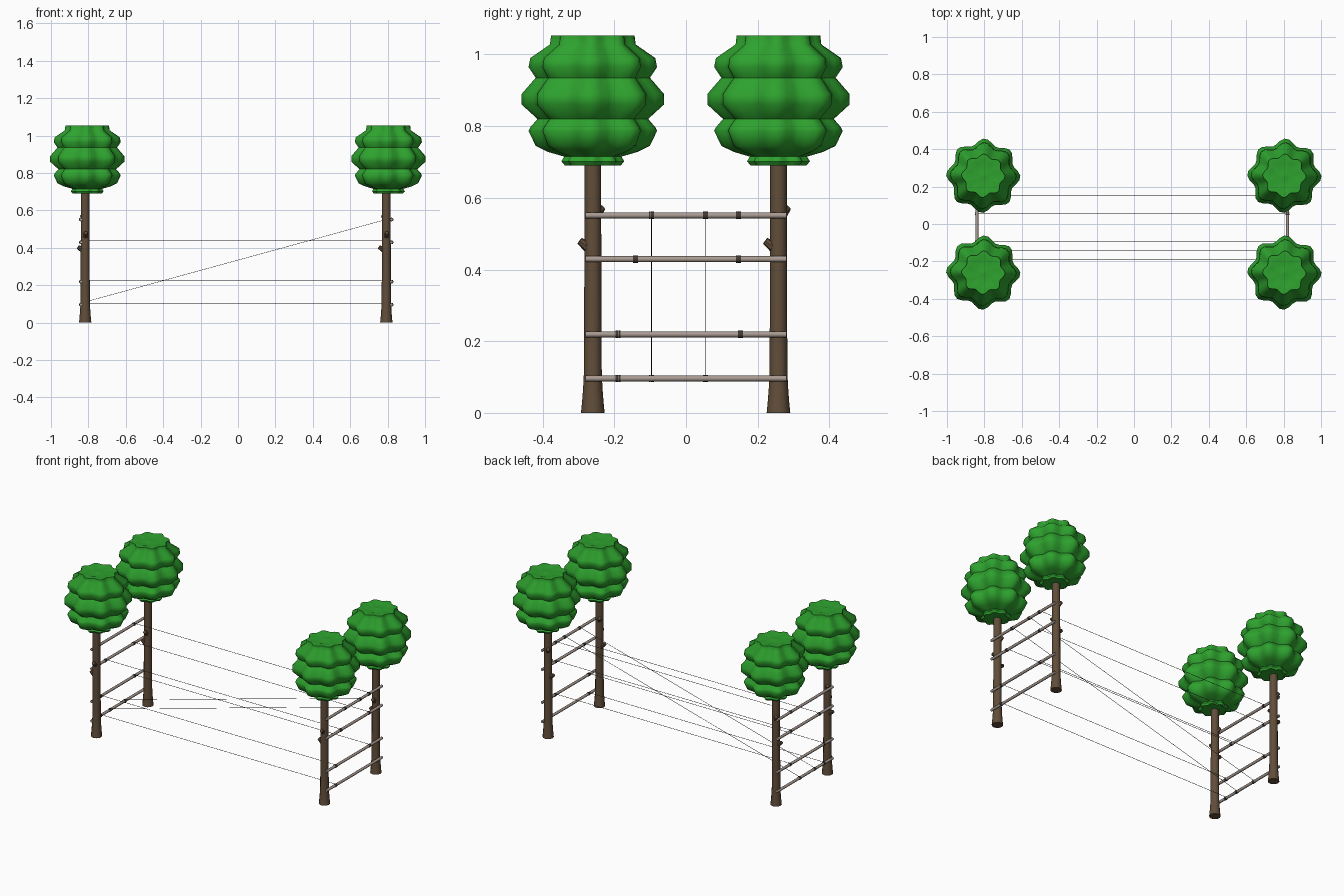
import bpy, bmesh
from math import sin, cos, pi, radians
from mathutils import Vector

if "Cube" in bpy.data.objects:
    bpy.data.objects.remove(bpy.data.objects["Cube"])


def material(name, rgb):
    m = bpy.data.materials.new(name)
    m.diffuse_color = (*rgb, 1)
    m.use_nodes = True
    m.node_tree.nodes["Principled BSDF"].inputs["Base Color"].default_value = m.diffuse_color
    return m


BARK = material("bark", (0.12, 0.075, 0.042))
LEAF = material("leaf", (0.027, 0.36, 0.027))
WOOD = material("pale_wood", (0.40, 0.33, 0.29))
WIRE = material("wire", (0.06, 0.06, 0.06))
WRAP = material("wrap", (0.05, 0.04, 0.035))


def make(name, bm, mat, angle=40):
    bmesh.ops.recalc_face_normals(bm, faces=bm.faces)
    me = bpy.data.meshes.new(name)
    bm.to_mesh(me)
    bm.free()
    me.materials.append(mat)
    ob = bpy.data.objects.new(name, me)
    bpy.context.collection.objects.link(ob)
    bpy.ops.object.select_all(action='DESELECT')
    ob.select_set(True)
    bpy.context.view_layer.objects.active = ob
    bpy.ops.object.shade_smooth_by_angle(angle=radians(angle))
    return ob


def lathe(name, center, profile, sides, mat, ripple=0, lobes=8, angle=40):
    """Revolve (radius, z) pairs, optionally rippled around the axis."""
    bm = bmesh.new()
    rings = []
    for r, z in profile:
        ring = []
        for i in range(sides):
            a = 2 * pi * i / sides
            k = r * (1 - ripple + ripple * cos(lobes * a + 0.3))
            ring.append(bm.verts.new((center[0] + k * cos(a), center[1] + k * sin(a), z)))
        rings.append(ring)
    for lo, hi in zip(rings, rings[1:]):
        for i in range(sides):
            j = (i + 1) % sides
            bm.faces.new((lo[i], lo[j], hi[j], hi[i]))
    bm.faces.new(rings[0])
    bm.faces.new(rings[-1])
    return make(name, bm, mat, angle)


def rod(name, a, b, r, sides, mat, r2=None):
    """Straight cylinder or cone between two points."""
    a, b = Vector(a), Vector(b)
    bm = bmesh.new()
    bmesh.ops.create_cone(bm, cap_ends=True, segments=sides, radius1=r,
                          radius2=r if r2 is None else r2, depth=(b - a).length)
    rot = Vector((0, 0, 1)).rotation_difference(b - a).to_matrix().to_4x4()
    bmesh.ops.transform(bm, matrix=rot, verts=bm.verts)
    bmesh.ops.translate(bm, vec=(a + b) / 2, verts=bm.verts)
    return make(name, bm, mat)


TRUNK = [(0.033, 0), (0.030, 0.03), (0.027, 0.07), (0.025, 0.11), (0.024, 0.3), (0.023, 0.74)]
CROWN = [(0.02, 0.692), (0.078, 0.69), (0.088, 0.702), (0.080, 0.715), (0.125, 0.728),
         (0.160, 0.745), (0.180, 0.787), (0.175, 0.797), (0.155, 0.82), (0.199, 0.860),
         (0.199, 0.890), (0.160, 0.935), (0.180, 0.965), (0.175, 0.99), (0.120, 1.028),
         (0.117, 1.053), (0.08, 1.053), (0.045, 1.045), (0.012, 1.052)]

# Four identical trees: flared trunk, branch stubs, rippled crown
for side, tx in (("left", -0.817), ("right", 0.793)):
    for place, ty in (("front", -0.26), ("back", 0.258)):
        n = f"{side}_{place}"
        lathe(n + "_trunk", (tx, ty), TRUNK, 12, BARK)
        lathe(n + "_crown", (tx + 0.011, ty), CROWN, 48, LEAF, ripple=0.08, angle=50)
        # Short cut-off branch stubs
        for k, (ang, z, out) in enumerate(((-85, 0.462, 0.037), (180, 0.387, 0.04),
                                           (125, 0.555, 0.032))):
            d = Vector((cos(radians(ang)), sin(radians(ang)), 0))
            base = Vector((tx, ty, z)) + d * 0.012
            tip = Vector((tx, ty, z + 0.018)) + d * out
            rod(f"{n}_branch_stub_{k}", base, tip, 0.016, 8, BARK, 0.010)

XL, XR = -0.840, 0.821
HEIGHTS = (0.096, 0.219, 0.429, 0.551)

# Crossbars on the outer faces of the trunks
for side, x in (("left", XL), ("right", XR)):
    for i, z in enumerate(HEIGHTS):
        rod(f"{side}_crossbar_{i}", (x, -0.28, z), (x, 0.28, z), 0.0082, 10, WOOD)


def tie(name, x, y, z):
    """Coils of line wound around a bar."""
    for k in (-1, 0, 1):
        c = y + k * 0.0048
        rod(f"{name}_coil_{k + 1}", (x, c - 0.0022, z), (x, c + 0.0022, z), 0.0102, 10, WRAP)


# Lines: (y, left bar, right bar); the last two run diagonally
LINES = [(0.147, 3, 3), (0.147, 2, 2), (-0.141, 2, 2), (0.152, 1, 1),
         (-0.190, 1, 1), (-0.190, 0, 0), (-0.096, 0, 3), (0.055, 0, 3)]
for i, (y, l, r) in enumerate(LINES):
    zl, zr = HEIGHTS[l], HEIGHTS[r]
    rod(f"line_{i}", (XL, y, zl + 0.008), (XR, y, zr + 0.008), 0.0012, 6, WIRE)
    tie(f"left_tie_{i}", XL, y, zl)
    tie(f"right_tie_{i}", XR, y, zr)
